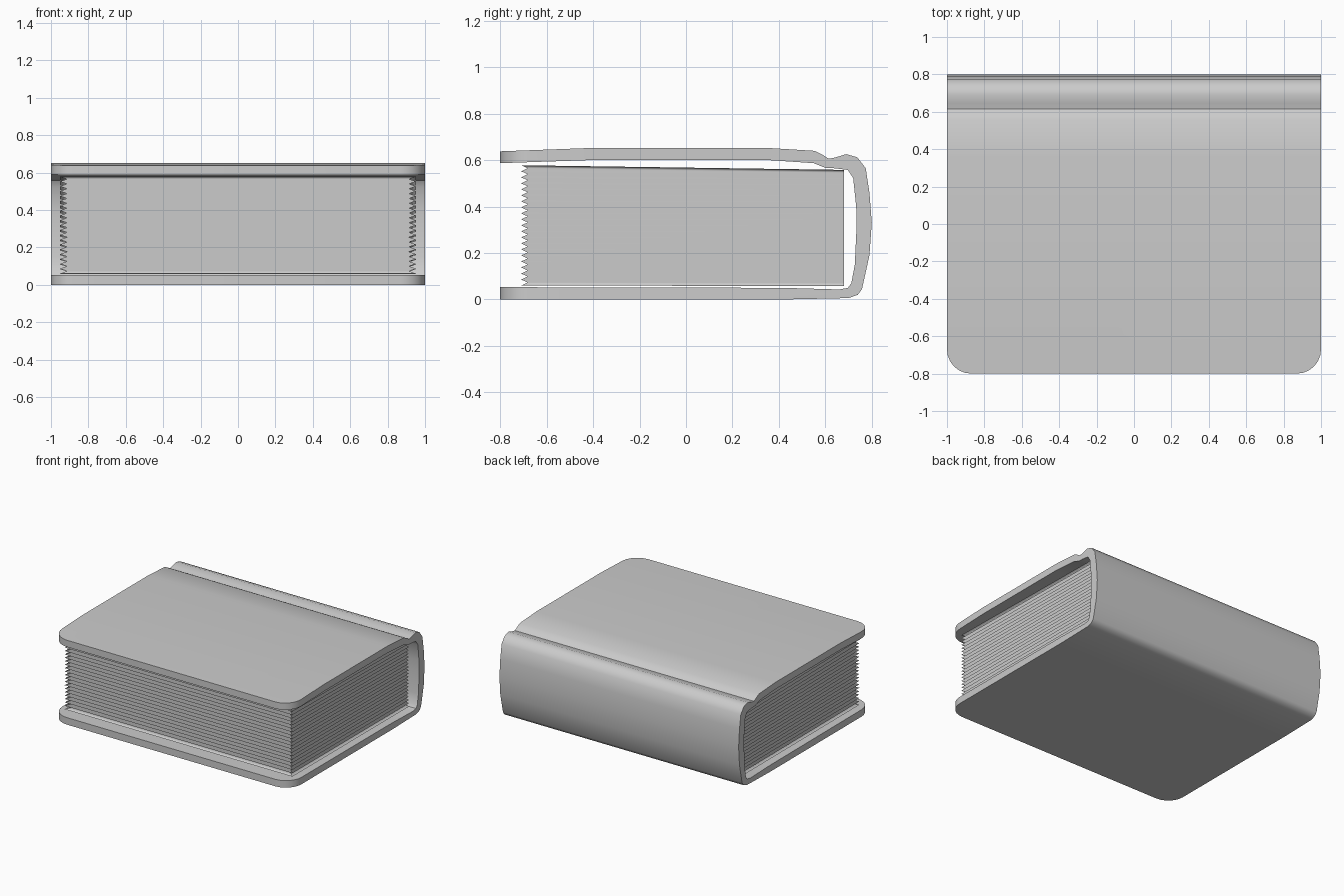
import bpy, bmesh

if "Cube" in bpy.data.objects:
    bpy.data.objects.remove(bpy.data.objects["Cube"])

grey = bpy.data.materials.new("dark_grey")
grey.diffuse_color = (0.56, 0.56, 0.56, 1)
grey.use_nodes = True
grey.node_tree.nodes["Principled BSDF"].inputs["Base Color"].default_value = grey.diffuse_color


def make_object(name, bm):
    bmesh.ops.recalc_face_normals(bm, faces=bm.faces)
    mesh = bpy.data.meshes.new(name)
    bm.to_mesh(mesh)
    bm.free()
    mesh.materials.append(grey)
    obj = bpy.data.objects.new(name, mesh)
    bpy.context.collection.objects.link(obj)
    return obj


# Cover: one wraparound (y, z) profile with spine and hinge groove
outer = [(-0.8, 0), (0.42, 0), (0.70, 0.006), (0.74, 0.02), (0.758, 0.045),
         (0.79, 0.19), (0.80, 0.33), (0.79, 0.46), (0.774, 0.565), (0.738, 0.612),
         (0.69, 0.626), (0.645, 0.612), (0.615, 0.606), (0.59, 0.622), (0.555, 0.64),
         (0.36, 0.652), (-0.42, 0.652), (-0.8, 0.638)]
inner = [(-0.8, 0.587), (-0.42, 0.6), (0.36, 0.6), (0.55, 0.587), (0.60, 0.567),
         (0.64, 0.565), (0.697, 0.558), (0.72, 0.523), (0.733, 0.40), (0.735, 0.32),
         (0.727, 0.15), (0.712, 0.07), (0.697, 0.05), (0.66, 0.043), (0.42, 0.05),
         (-0.8, 0.053)]
bm = bmesh.new()
profile = bm.faces.new([bm.verts.new((-1, y, z)) for y, z in outer + inner])
ext = bmesh.ops.extrude_face_region(bm, geom=[profile], use_keep_orig=True)
moved = [g for g in ext["geom"] if isinstance(g, bmesh.types.BMVert)]
bmesh.ops.translate(bm, verts=moved, vec=(2, 0, 0))

# Round the four free corners of the boards
corners = [e for e in bm.edges
           if all(v.co.y < -0.79 for v in e.verts)
           and abs(e.verts[0].co.x - e.verts[1].co.x) < 0.01]
bmesh.ops.bevel(bm, geom=corners, offset=0.13, segments=6, profile=0.5,
                affect='EDGES', clamp_overlap=True)
cover = make_object("book_cover", bm)
bpy.context.view_layer.objects.active = cover
cover.select_set(True)
bpy.ops.object.shade_smooth_by_angle(angle=0.7)

# Page block: stacked rings alternating out and in on three sides, flat at the spine
TEETH = 20
bm = bmesh.new()
rings = []
for i in range(2 * TEETH + 1):
    t = i / (2 * TEETH)
    x, front = (0.952, -0.71) if i % 2 == 0 else (0.915, -0.682)
    z_front = 0.06 + 0.518 * t
    z_back = 0.058 + 0.50 * t
    rings.append([bm.verts.new(p) for p in (
        (-x, front, z_front), (x, front, z_front),
        (x, 0.68, z_back), (-x, 0.68, z_back))])
for a, b in zip(rings, rings[1:]):
    for k in range(4):
        n = (k + 1) % 4
        bm.faces.new((a[k], a[n], b[n], b[k]))
    # Upright corners stay sharp while the page ripples shade smoothly
    for k in range(4):
        bm.edges.get((a[k], b[k])).smooth = False
caps = [bm.faces.new(rings[0][::-1]), bm.faces.new(rings[-1])]
for f in bm.faces:
    f.smooth = True
for f in caps:
    for e in f.edges:
        e.smooth = False
make_object("page_block", bm)
